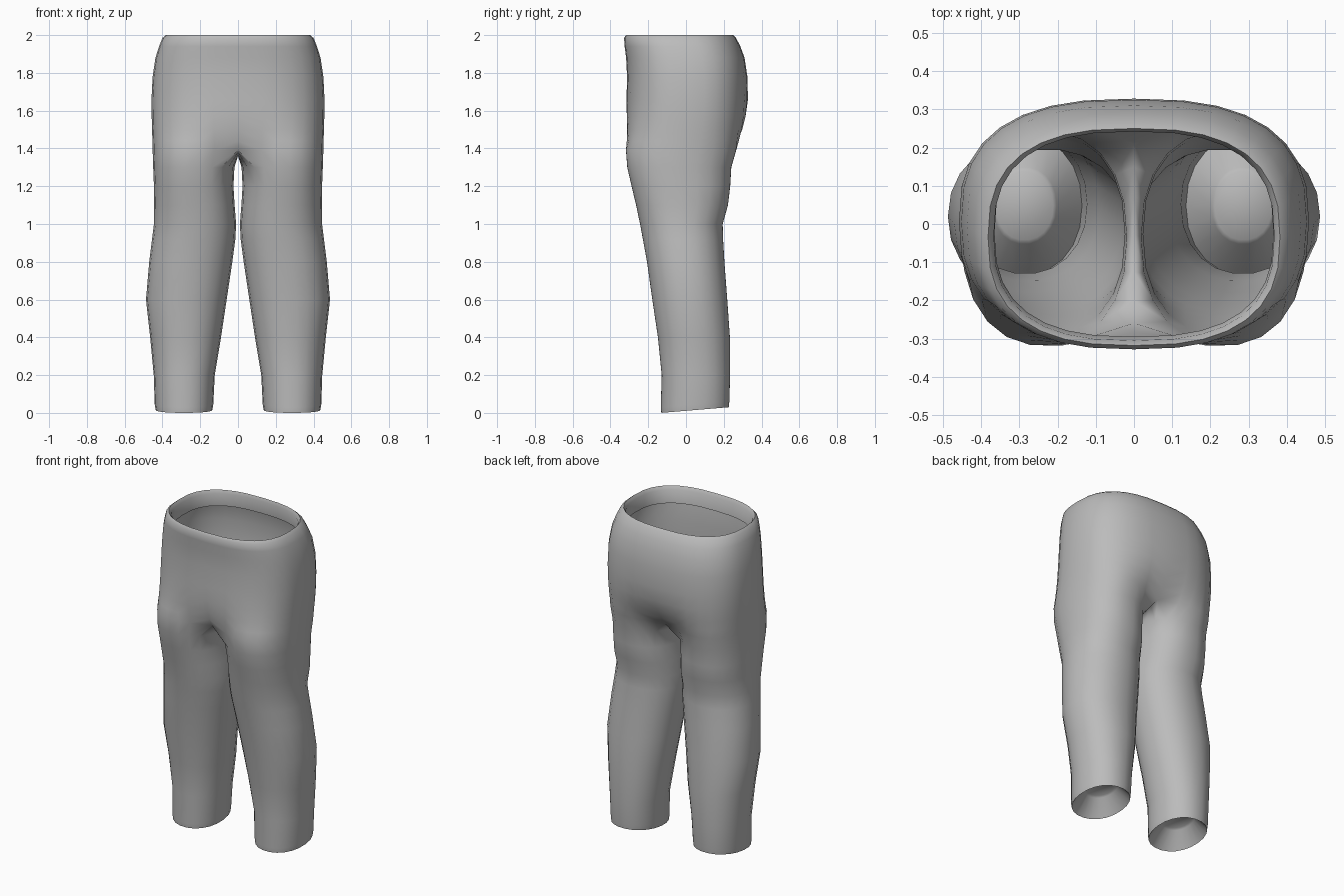
import bpy, bmesh
from math import sin, cos, radians, copysign
from mathutils import Vector

cube = bpy.data.objects.get("Cube")
if cube:
    bpy.data.objects.remove(cube)

OUTER = 16    # segments from front centre round the side to back centre
INNER = 6     # segments along the inner thigh
WRAP = 130    # half angle of a leg covered by the outer segments

# Half sections of the hips: height, half width, front, back, blend to leg
HIPS = [
    (1.90, .365, -.295, .250, 0), (1.98, .367, -.305, .242, 0),
    (2.00, .382, -.318, .250, 0), (1.985, .400, -.328, .265, 0),
    (1.94, .418, -.325, .288, 0), (1.88, .437, -.317, .310, 0),
    (1.78, .452, -.312, .325, 0), (1.66, .458, -.315, .328, 0),
    (1.57, .457, -.320, .322, .1), (1.50, .455, -.322, .308, .3),
    (1.44, .453, -.322, .288, .6),
]
# Leg sections: height, inner edge, outer edge, front, back
LEGS = [
    (1.39, .000, .452, -.320, .268), (1.30, .019, .449, -.313, .242),
    (1.20, .024, .445, -.290, .236), (1.10, .018, .444, -.266, .224),
    (1.00, .010, .445, -.245, .196), (.92, .014, .455, -.230, .198),
    (.80, .030, .470, -.208, .205), (.60, .060, .487, -.180, .220),
    (.40, .090, .465, -.150, .234), (.20, .123, .446, -.130, .235),
    (.03, .131, .441, -.135, .231), (.00, .136, .436, -.132, .228),
]


def oval(x0, x1, y0, y1, deg, n):
    """Point on a rounded box; 0 degrees is the outer side, -90 the front."""
    c, s = cos(radians(deg)), sin(radians(deg))
    px = copysign(abs(c) ** (2 / n), c)
    py = copysign(abs(s) ** (2 / n), s)
    return Vector(((x0 + x1 + px * (x1 - x0)) / 2, (y0 + y1 + py * (y1 - y0)) / 2, 0))


def leg_angles():
    out = [-WRAP + 2 * WRAP * i / OUTER for i in range(OUTER + 1)]
    gap = 360 - 2 * WRAP
    return out + [WRAP + gap * i / INNER for i in range(1, INNER)]


def hip_ring(z, x, y0, y1, blend):
    pts = []
    for i, deg in enumerate(leg_angles()[:OUTER + 1]):
        hip = oval(-x, x, y0, y1, -90 + 180 * i / OUTER, 2.6)
        leg = oval(0, x, y0, y1, deg, 2.3)
        p = hip.lerp(leg, blend)
        if i in (0, OUTER):
            p.x = 0
        p.z = z
        pts.append(p)
    return pts


def leg_ring(k, z, x0, x1, y0, y1):
    pts = []
    for i, deg in enumerate(leg_angles()):
        p = oval(x0, x1, y0, y1, deg, 2.3 if k < 4 else 2.15)
        p.z = z
        if k == 0 and (i == 0 or i >= OUTER):     # crotch seam on the centre line
            p.x = 0
            p.z -= .03 * (1 - (p.y / .25) ** 2)
        if z < .1:                                # hem rises towards the back
            p.z += .03 * (p.y - y0) / (y1 - y0)
        pts.append(p)
    return pts


def strip(bm, a, b, closed):
    n = len(a) if closed else OUTER + 1
    for i in range(n if closed else n - 1):
        j = (i + 1) % n
        bm.faces.new((a[i], a[j], b[j], b[i]))


bm = bmesh.new()
add = lambda pts: [bm.verts.new(p) for p in pts]

# Waistband and hips
rings = [add(hip_ring(*row)) for row in HIPS]
for a, b in zip(rings, rings[1:]):
    strip(bm, a, b, False)

# Leg
legs = [leg_ring(k, *row) for k, row in enumerate(LEGS)]
hem = legs[-1]
centre = sum(hem, Vector()) / len(hem)

# Hem tucked up into the leg and closed
for scale, rise in ((.95, .01), (.56, .09), (.5, .1)):
    legs.append([centre + (p - centre) * scale + Vector((0, 0, rise)) for p in hem])
leg_verts = [add(r) for r in legs]
strip(bm, rings[-1], leg_verts[0], False)
for a, b in zip(leg_verts, leg_verts[1:]):
    strip(bm, a, b, True)
bm.faces.new(leg_verts[-1])
bmesh.ops.recalc_face_normals(bm, faces=bm.faces)

# Recalculation can flip an open shell, so check a face on the outer hip
bm.faces.ensure_lookup_table()
side = max(bm.faces, key=lambda f: f.calc_center_median().x)
if side.normal.x < 0:
    bmesh.ops.reverse_faces(bm, faces=bm.faces)

mesh = bpy.data.meshes.new("trousers")
bm.to_mesh(mesh)
bm.free()
trousers = bpy.data.objects.new("trousers", mesh)
bpy.context.collection.objects.link(trousers)

# Cloth colour
cloth = bpy.data.materials.new("grey cloth")
cloth.use_nodes = True
grey = (.5, .5, .5, 1)
cloth.diffuse_color = grey
cloth.node_tree.nodes["Principled BSDF"].inputs["Base Color"].default_value = grey
mesh.materials.append(cloth)

# Second leg
mirror = trousers.modifiers.new("mirror", 'MIRROR')
mirror.use_clip = True
mirror.merge_threshold = .001

bpy.context.view_layer.objects.active = trousers
trousers.select_set(True)
bpy.ops.object.shade_smooth_by_angle(angle=radians(60))
